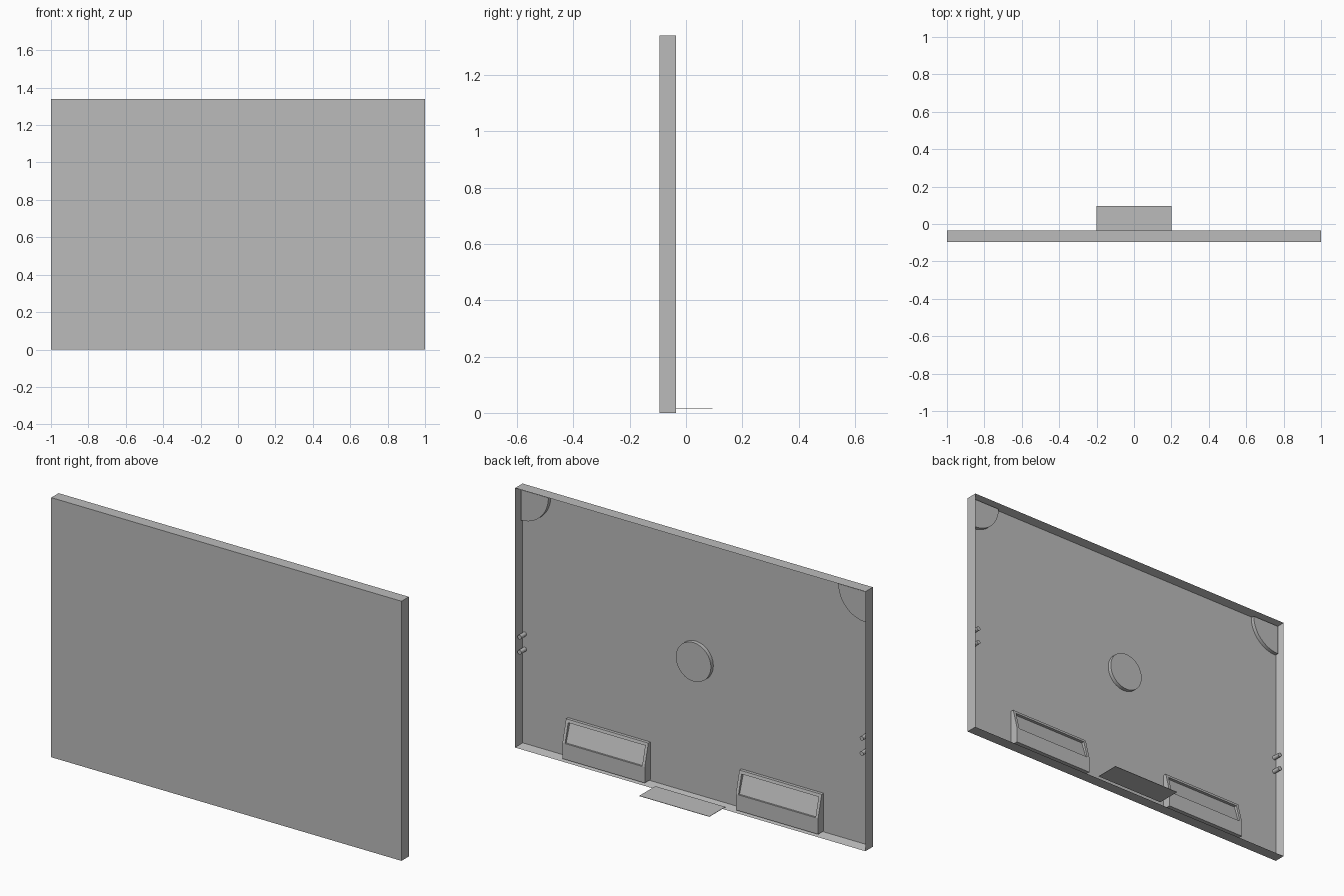
import bpy
import bmesh
from math import cos, sin, pi

if "Cube" in bpy.data.objects:
    bpy.data.objects.remove(bpy.data.objects["Cube"], do_unlink=True)

GREY = (0.5, 0.5, 0.5, 1)
grey = bpy.data.materials.new("plain grey")
grey.use_nodes = True
grey.diffuse_color = GREY
grey.node_tree.nodes["Principled BSDF"].inputs["Base Color"].default_value = GREY

# Main dimensions
H, FRONT, RIM, WALL = 1.34, -0.095, -0.035, 0.015
FLOOR = FRONT + WALL
RAISED = FLOOR + 0.02


def finish(name, bm, mirror=False, smooth=False):
    bmesh.ops.recalc_face_normals(bm, faces=bm.faces)
    mesh = bpy.data.meshes.new(name)
    bm.to_mesh(mesh)
    bm.free()
    mesh.materials.append(grey)
    obj = bpy.data.objects.new(name, mesh)
    bpy.context.collection.objects.link(obj)
    if mirror:
        obj.modifiers.new("mirror", 'MIRROR').use_mirror_merge = False
    if smooth:
        bpy.ops.object.select_all(action='DESELECT')
        obj.select_set(True)
        bpy.context.view_layer.objects.active = obj
        bpy.ops.object.shade_smooth_by_angle()
    return obj


def prism(name, profile, axis, start, end, **options):
    """Extrude a profile: (y, z) points along x, or (x, z) points along y."""
    bm = bmesh.new()
    place = (lambda p, d: (d, *p)) if axis == 'x' else (lambda p, d: (p[0], d, p[1]))
    face = bm.faces.new([bm.verts.new(place(p, start)) for p in profile])
    moved = bmesh.ops.extrude_face_region(bm, geom=[face])["geom"]
    shift = place((0, 0), end - start)
    bmesh.ops.translate(bm, vec=shift, verts=[v for v in moved if isinstance(v, bmesh.types.BMVert)])
    return finish(name, bm, **options)


def rect(a0, a1, b0, b1):
    return [(a0, b0), (a1, b0), (a1, b1), (a0, b1)]


def arc(cx, cz, r, a0, a1, n):
    return [(cx + r * cos(a0 + (a1 - a0) * i / n), cz + r * sin(a0 + (a1 - a0) * i / n))
            for i in range(n + 1)]


# Shallow tray, open at the back
bm = bmesh.new()
bmesh.ops.create_cube(bm, size=1)
bmesh.ops.scale(bm, vec=(2, RIM - FRONT, H), verts=bm.verts)
bmesh.ops.translate(bm, vec=(0, (RIM + FRONT) / 2, H / 2), verts=bm.verts)
back = max(bm.faces, key=lambda f: f.calc_center_median().y)
bmesh.ops.inset_region(bm, faces=[back], thickness=WALL)
bmesh.ops.translate(bm, vec=(0, FLOOR - RIM, 0), verts=back.verts)
finish("tray", bm)

# Raised round pad in the middle
prism("centre_pad", arc(0, 0.70, 0.1, 0, 2 * pi, 48)[:-1], 'y', FLOOR, RAISED, smooth=True)

# Quarter-round pads in the top corners
cx, cz = 1 - WALL, H - WALL
prism("corner_pads", [(cx, cz)] + arc(cx, cz, 0.157, pi, 1.5 * pi, 16), 'y',
      FLOOR, RAISED, mirror=True, smooth=True)

# Small round ribs on the side walls
for label, z in (("lower", 0.497), ("upper", 0.575)):
    prism(label + "_side_ribs", arc(cx - 0.008, z, 0.011, 0, 2 * pi, 16)[:-1], 'y',
          FLOOR, RIM - 0.002, mirror=True, smooth=True)

# Wedge pockets on the bottom wall: side cheeks, top lip and sunken sloping face
X0, X1, EDGE, STEP, TOP = 0.26, 0.73, 0.015, 0.097, 0.21
cheek = [(FLOOR, WALL), (RIM, WALL), (RIM, STEP), (-0.064, TOP), (FLOOR, TOP)]
prism("pocket_inner_cheeks", cheek, 'x', X0, X0 + EDGE, mirror=True)
prism("pocket_outer_cheeks", cheek, 'x', X1 - EDGE, X1, mirror=True)
prism("pocket_faces", [(FLOOR, WALL), (RIM, WALL), (RIM, STEP), (-0.044, STEP),
                       (-0.076, TOP - EDGE), (FLOOR, TOP - EDGE)],
      'x', X0 + EDGE, X1 - EDGE, mirror=True)
prism("pocket_lips", [(FLOOR, TOP - EDGE), (-0.06, TOP - EDGE), (-0.064, TOP), (FLOOR, TOP)],
      'x', X0 + EDGE, X1 - EDGE, mirror=True)

# Thin flap sticking out behind the bottom wall
prism("rear_flap", rect(RIM, 0.095, 0.013, WALL), 'x', -0.2, 0.2)
